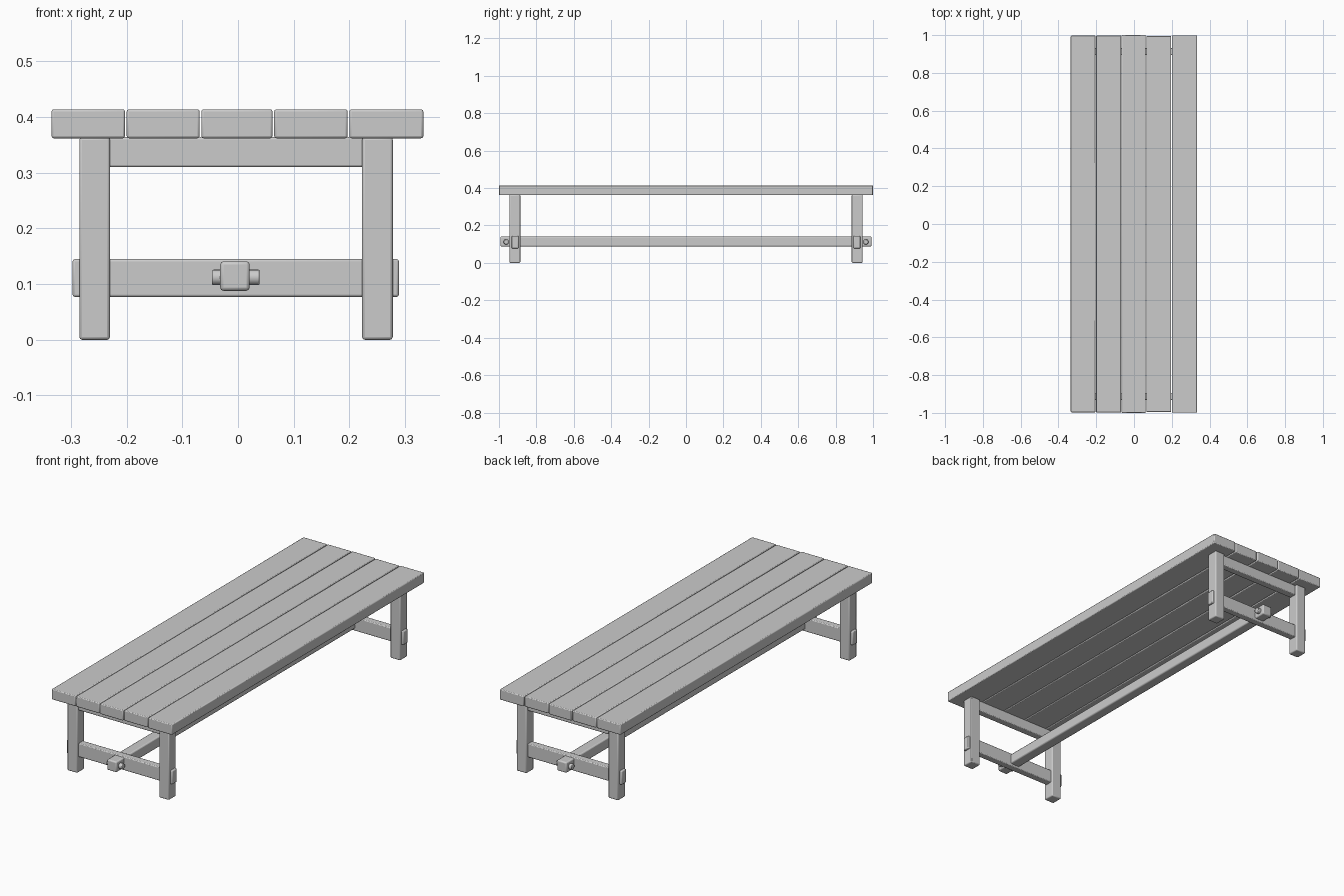
import bpy
import bmesh
from math import pi
from mathutils import Matrix, Vector

default = bpy.data.objects.get("Cube")
if default:
    bpy.data.objects.remove(default)

wood = bpy.data.materials.new("plain grey wood")
wood.use_nodes = True
GREY = (0.6, 0.6, 0.6, 1)
wood.diffuse_color = GREY
wood.node_tree.nodes["Principled BSDF"].inputs["Base Color"].default_value = GREY


def finish(name, bm, bevel):
    mesh = bpy.data.meshes.new(name)
    bm.to_mesh(mesh)
    bm.free()
    obj = bpy.data.objects.new(name, mesh)
    bpy.context.collection.objects.link(obj)
    mesh.materials.append(wood)
    mod = obj.modifiers.new("worn edges", "BEVEL")
    mod.width = bevel
    mod.segments = 2
    mod.limit_method = "ANGLE"
    return obj


def beam(name, x, y, z, bevel=0.004):
    """Box spanning the given (low, high) ranges."""
    bm = bmesh.new()
    spans = (x, y, z)
    centre = Vector([(a + b) / 2 for a, b in spans])
    size = Vector([b - a for a, b in spans])
    bmesh.ops.create_cube(bm, size=1, matrix=Matrix.Translation(centre) @ Matrix.Diagonal(size).to_4x4())
    return finish(name, bm, bevel)


def peg(name, centre, radius, length):
    """Round pin lying along x."""
    bm = bmesh.new()
    place = Matrix.Translation(centre) @ Matrix.Rotation(pi / 2, 4, "Y")
    bmesh.ops.create_cone(bm, cap_ends=True, segments=16, radius1=radius,
                          radius2=radius, depth=length, matrix=place)
    return finish(name, bm, 0.003)


# Table top: five long planks with narrow gaps, ends slightly uneven
planks = [(-0.335, -0.203, 0.997), (-0.2, -0.069, 0.998), (-0.066, 0.062, 1.0),
          (0.065, 0.197, 0.996), (0.2, 0.333, 0.999)]
for i, (left, right, reach) in enumerate(planks):
    beam(f"top_plank_{i + 1}", (left, right), (-reach, reach), (0.362, 0.414))

# Two end frames, each with legs, rails and a locking peg
for end, s in (("front", -1), ("back", 1)):
    def across(a, b):
        return tuple(sorted((s * a, s * b)))

    for side, x in (("right", (-0.285, -0.23)), ("left", (0.223, 0.278))):
        beam(f"{end}_{side}_leg", x, across(0.886, 0.944), (0, 0.364), 0.005)
    beam(f"{end}_upper_rail", (-0.24, 0.235), across(0.895, 0.932), (0.31, 0.364))
    beam(f"{end}_lower_rail", (-0.297, 0.289), across(0.896, 0.932), (0.077, 0.145))
    peg(f"{end}_locking_peg", (-0.004, s * 0.962, 0.112), 0.014, 0.086)

# Long stretcher passing through both lower rails
beam("long_stretcher", (-0.032, 0.021), (-0.992, 0.992), (0.088, 0.141), 0.006)

# Smooth the rounded edges while keeping the flat faces crisp
for obj in bpy.context.collection.objects:
    if obj.type == "MESH" and wood.name in obj.data.materials:
        bpy.ops.object.select_all(action="DESELECT")
        obj.select_set(True)
        bpy.context.view_layer.objects.active = obj
        bpy.ops.object.shade_smooth_by_angle(angle=0.6)
